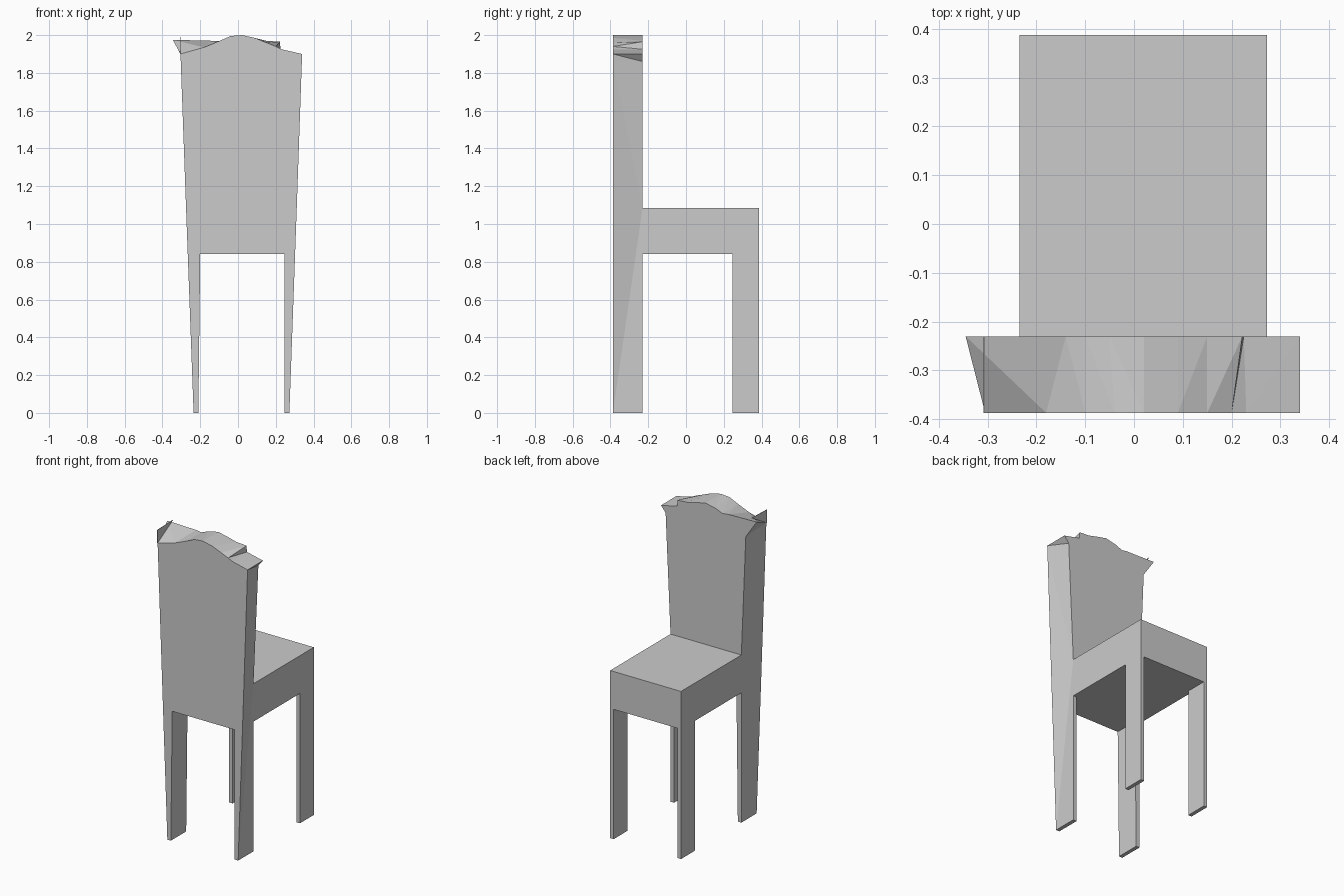
import bpy
import bmesh

default_cube = bpy.data.objects.get("Cube")
if default_cube:
    bpy.data.objects.remove(default_cube, do_unlink=True)

# One plain grey for the whole chair
GREY = (0.6, 0.6, 0.6, 1.0)
grey = bpy.data.materials.new("plain_grey")
grey.use_nodes = True
grey.diffuse_color = GREY
grey.node_tree.nodes["Principled BSDF"].inputs["Base Color"].default_value = GREY

FRONT_Y, BACK_Y, SEAT_END_Y = -0.387, -0.23, 0.387
SEAT_LEFT, SEAT_RIGHT = 0.272, -0.235
SEAT_BOTTOM, SEAT_TOP = 0.84, 1.085
LEG_THICK, LEG_DEPTH = 0.025, 0.142


def finish(name, bm):
    """Turn a bmesh into a flat-shaded grey object."""
    bmesh.ops.recalc_face_normals(bm, faces=bm.faces)
    mesh = bpy.data.meshes.new(name)
    bm.to_mesh(mesh)
    bm.free()
    mesh.materials.append(grey)
    obj = bpy.data.objects.new(name, mesh)
    bpy.context.collection.objects.link(obj)
    return obj


def box(name, low, high):
    """Box between two opposite corners."""
    bm = bmesh.new()
    bmesh.ops.create_cube(bm, size=1)
    for v in bm.verts:
        for axis in range(3):
            v.co[axis] = high[axis] if v.co[axis] > 0 else low[axis]
    return finish(name, bm)


def loft(name, front, rear):
    """Join a front outline to a rear outline with folded triangles."""
    bm = bmesh.new()
    f = [bm.verts.new((x, FRONT_Y, z)) for x, z in front]
    r = [bm.verts.new((x, BACK_Y, z)) for x, z in rear]
    bm.faces.new(f)
    bm.faces.new(r[::-1])
    for i in range(len(f)):
        low, high = sorted((i, (i + 1) % len(f)), key=lambda k: front[k][1])
        if front[high][1] <= SEAT_TOP:
            bm.faces.new((f[low], r[low], r[high]))
            bm.faces.new((f[low], r[high], f[high]))
        else:
            bm.faces.new((f[low], r[low], f[high]))
            bm.faces.new((r[low], r[high], f[high]))
    return finish(name, bm)


# Flared back with a carved crest, running down into two legs
arch = [(0.247, 0), (0.247, SEAT_BOTTOM), (-0.2, SEAT_BOTTOM), (-0.21, 0)]
front_outline = [
    (SEAT_RIGHT, 0), (-0.275, SEAT_TOP), (-0.303, 1.86), (-0.305, 1.9),
    (-0.18, 1.935), (-0.1, 1.968), (-0.04, 1.995), (0.02, 2), (0.09, 1.985),
    (0.15, 1.96), (0.2, 1.94), (0.23, 1.925),
    (0.34, 1.9), (0.338, 1.86), (0.311, SEAT_TOP), (SEAT_LEFT, 0)]
rear_outline = [
    (SEAT_RIGHT, 0), (SEAT_RIGHT, SEAT_TOP), (-0.267, 1.86), (-0.345, 1.975),
    (-0.14, 1.97), (-0.1, 1.965), (-0.05, 1.985), (0.02, 2), (0.09, 1.985),
    (0.15, 1.97), (0.222, 1.965), (0.225, 1.925),
    (0.34, 1.9), (0.307, 1.86), (SEAT_LEFT, SEAT_TOP), (SEAT_LEFT, 0)]
loft("chair_back", front_outline + arch, rear_outline + arch)

# Thin upright fin at the right end of the crest
bm = bmesh.new()
bm.faces.new([bm.verts.new((-0.305, y, z)) for y, z in
              ((FRONT_Y, 1.9), (FRONT_Y, 1.985), (BACK_Y, 1.99))])
fin = finish("crest_fin", bm)
fin.modifiers.new("thickness", "SOLIDIFY").thickness = 0.003

# Seat block and the two legs under its far end
box("seat", (SEAT_RIGHT, BACK_Y, SEAT_BOTTOM), (SEAT_LEFT, SEAT_END_Y, SEAT_TOP))
for side, x in (("right", SEAT_RIGHT), ("left", SEAT_LEFT - LEG_THICK)):
    box(side + "_seat_leg", (x, SEAT_END_Y - LEG_DEPTH, 0),
        (x + LEG_THICK, SEAT_END_Y, SEAT_BOTTOM))
